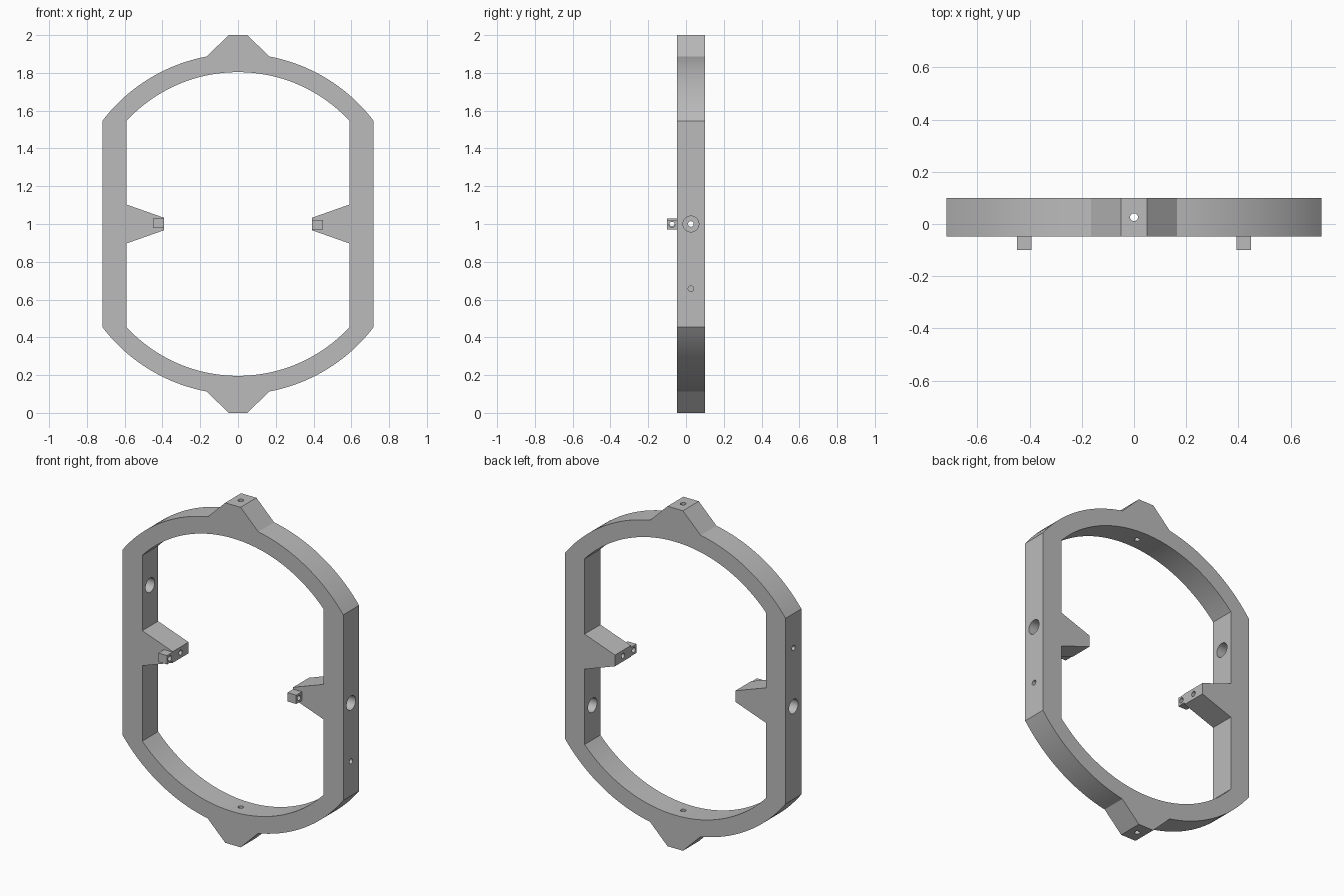
import bpy, bmesh, math
from mathutils import Vector

if "Cube" in bpy.data.objects:
    bpy.data.objects.remove(bpy.data.objects["Cube"], do_unlink=True)

FRONT, BACK, MID = -0.047, 0.1, 0.026
CENTRE_Z = 1.0
OUTER_R, INNER_R = 0.902, 0.804
OUTER_X, INNER_X = 0.718, 0.59
BORE_R, SMALL_R = 0.042, 0.015

grey = bpy.data.materials.new("plain grey")
grey.use_nodes = True
grey.diffuse_color = (0.5, 0.5, 0.5, 1)
grey.node_tree.nodes["Principled BSDF"].inputs["Base Color"].default_value = (0.5, 0.5, 0.5, 1)


def finish(name, bm):
    bmesh.ops.recalc_face_normals(bm, faces=bm.faces)
    mesh = bpy.data.meshes.new(name)
    bm.to_mesh(mesh)
    bm.free()
    mesh.materials.append(grey)
    obj = bpy.data.objects.new(name, mesh)
    bpy.context.collection.objects.link(obj)
    return obj


def prism(name, profile, y0, y1):
    """Extrude an (x, z) profile, z measured from the centre, along y."""
    bm = bmesh.new()
    face = bm.faces.new([bm.verts.new((x, y0, CENTRE_Z + z)) for x, z in profile])
    new = bmesh.ops.extrude_face_region(bm, geom=[face])["geom"]
    bmesh.ops.translate(bm, vec=(0, y1 - y0, 0),
                        verts=[v for v in new if isinstance(v, bmesh.types.BMVert)])
    return finish(name, bm)


def rod(start, end, radius):
    """Cylinder between two points, used as a drill."""
    a, b = Vector(start), Vector(end)
    bm = bmesh.new()
    bmesh.ops.create_cone(bm, cap_ends=True, segments=32, radius1=radius,
                          radius2=radius, depth=(b - a).length)
    bm.transform((b - a).to_track_quat('Z', 'Y').to_matrix().to_4x4())
    bmesh.ops.translate(bm, vec=(a + b) / 2, verts=bm.verts)
    return finish("drill", bm)


def cut(obj, tool):
    mod = obj.modifiers.new("cut", 'BOOLEAN')
    mod.operation, mod.solver, mod.object = 'DIFFERENCE', 'EXACT', tool
    bpy.context.view_layer.objects.active = obj
    bpy.ops.object.modifier_apply(modifier=mod.name)
    bpy.data.objects.remove(tool, do_unlink=True)


def smooth(obj):
    bpy.ops.object.select_all(action='DESELECT')
    obj.select_set(True)
    bpy.context.view_layer.objects.active = obj
    bpy.ops.object.shade_smooth_by_angle(angle=math.radians(20))


def arc(radius, x0, x1, steps):
    """Upper arc points from x0 to x1, evenly spaced by angle."""
    a0, a1 = math.acos(x0 / radius), math.acos(x1 / radius)
    angles = [a0 + (a1 - a0) * i / steps for i in range(steps + 1)]
    return [(radius * math.cos(a), radius * math.sin(a)) for a in angles]


def turned(points):
    """Close a half outline with its half-turn copy."""
    return points + [(-x, -z) for x, z in points]


# Ring with straight sides and a lug at top and bottom
lug = [(0.05, 1.0), (-0.05, 1.0)]
outer = arc(OUTER_R, OUTER_X, 0.165, 20) + lug + arc(OUTER_R, -0.165, -OUTER_X, 20)
frame = prism("ring_frame", turned(outer), FRONT, BACK)

# Opening, shaped around the two inward brackets
bracket = [(-INNER_X, 0.103), (-0.392, 0.033), (-0.392, -0.033), (-INNER_X, -0.103)]
opening = arc(INNER_R, INNER_X, -INNER_X, 48) + bracket
cut(frame, prism("opening", turned(opening), FRONT - 0.1, BACK + 0.1))

# Vertical pin hole through both lugs
cut(frame, rod((0, MID, -0.1), (0, MID, 2.1), SMALL_R))

for side, label in ((1, "left"), (-1, "right")):
    # Bracket hole, counterbored from outside
    cut(frame, rod((side * 0.3, MID, CENTRE_Z), (side * 0.8, MID, CENTRE_Z), SMALL_R))
    cut(frame, rod((side * 0.64, MID, CENTRE_Z), (side * 0.8, MID, CENTRE_Z), BORE_R))
    # Offset side hole, counterbored from inside
    z = CENTRE_Z - side * 0.343
    cut(frame, rod((side * 0.5, MID, z), (side * 0.8, MID, z), SMALL_R))
    cut(frame, rod((side * 0.5, MID, z), (side * 0.67, MID, z), BORE_R))
    # Drilled peg on the front of the bracket
    x0, x1 = side * 0.392, side * 0.449
    mid_z = -side * 0.004
    top, low = mid_z + 0.026, mid_z - 0.026
    peg = prism(label + "_peg", [(x0, low), (x1, low), (x1, top), (x0, top)], -0.1, FRONT)
    peg_z = CENTRE_Z + mid_z
    cut(peg, rod((side * 0.3, -0.074, peg_z), (side * 0.5, -0.074, peg_z), SMALL_R))
    smooth(peg)

smooth(frame)
